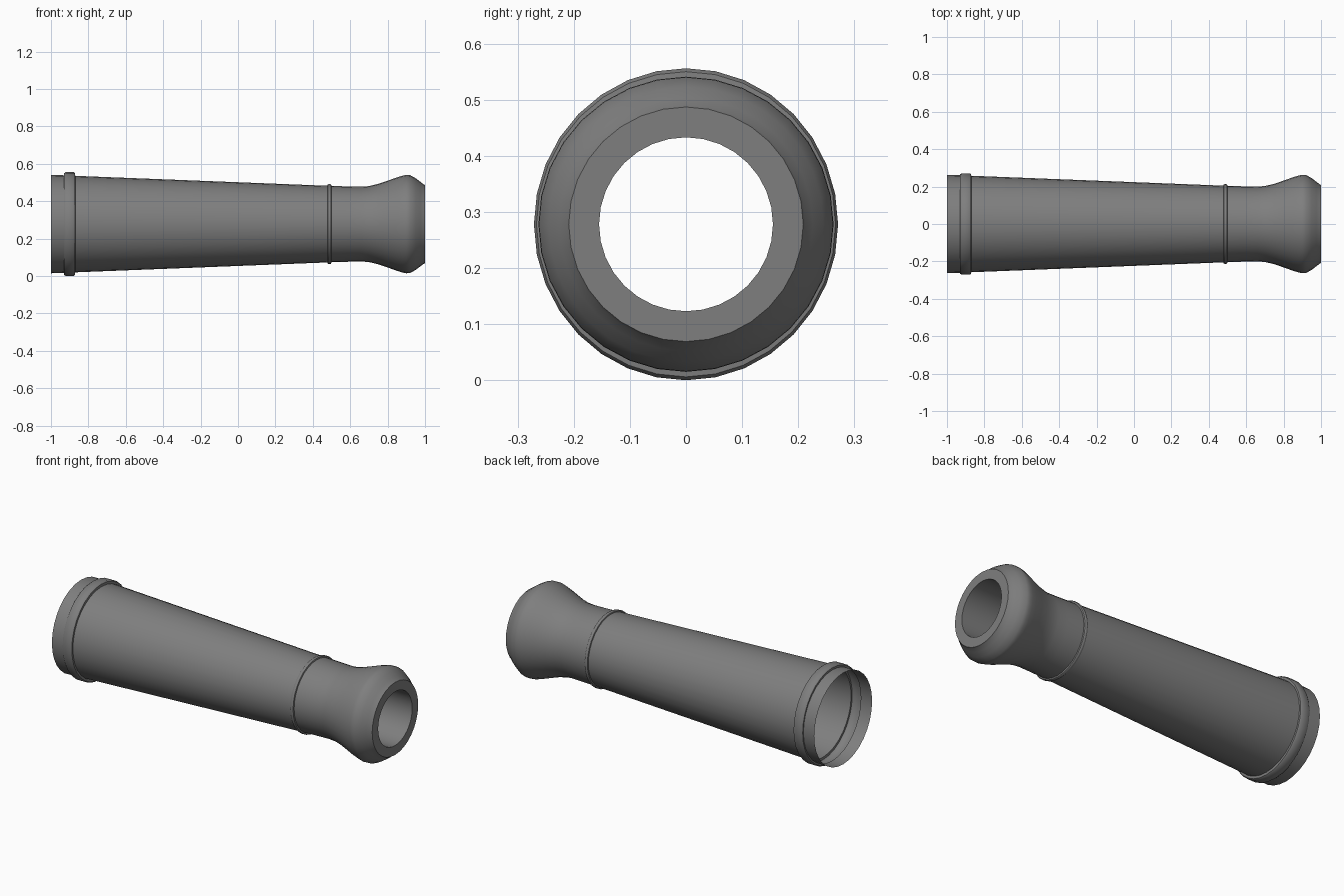
import bpy, bmesh, math

if "Cube" in bpy.data.objects:
    bpy.data.objects.remove(bpy.data.objects["Cube"])

SEGMENTS = 32
CENTRE_Z = 0.278
BAND_SQUASH = 0.975   # the breech band is slightly narrower than tall


def revolve(name, profile, material):
    """Spin (x, radius[, y scale]) points around the long axis."""
    bm = bmesh.new()
    loops = []
    for x, r, *squash in profile:
        y_scale = squash[0] if squash else 1.0
        loop = []
        for i in range(SEGMENTS):
            a = 2 * math.pi * i / SEGMENTS
            loop.append(bm.verts.new((x, r * math.sin(a) * y_scale,
                                      CENTRE_Z + r * math.cos(a))))
        loops.append(loop)
    for a, b in zip(loops, loops[1:]):
        for i in range(SEGMENTS):
            j = (i + 1) % SEGMENTS
            bm.faces.new((a[i], a[j], b[j], b[i]))
    mesh = bpy.data.meshes.new(name)
    bm.to_mesh(mesh)
    bm.free()
    mesh.materials.append(material)
    obj = bpy.data.objects.new(name, mesh)
    bpy.context.collection.objects.link(obj)
    bpy.ops.object.select_all(action='DESELECT')
    obj.select_set(True)
    bpy.context.view_layer.objects.active = obj
    bpy.ops.object.shade_smooth_by_angle(angle=math.radians(40))
    return obj


iron = bpy.data.materials.new("dark_iron")
iron.diffuse_color = (0.21, 0.21, 0.21, 1)
iron.use_nodes = True
iron.node_tree.nodes["Principled BSDF"].inputs["Base Color"].default_value = iron.diffuse_color

# Raised bands, part of the barrel skin
breech_band = [(-0.93, 0.261), (-0.929, 0.272, BAND_SQUASH + 0.005),
               (-0.921, 0.278, BAND_SQUASH), (-0.879, 0.278, BAND_SQUASH),
               (-0.871, 0.272, BAND_SQUASH + 0.005), (-0.87, 0.258)]
muzzle_band = [(0.478, 0.205), (0.480, 0.211), (0.485, 0.214),
               (0.493, 0.214), (0.498, 0.211), (0.50, 0.204)]

# Flared muzzle, rounded over to the face, then the hollow bore
muzzle = [(0.60, 0.201), (0.66, 0.2), (0.70, 0.203), (0.75, 0.215),
          (0.80, 0.232), (0.85, 0.25), (0.88, 0.259), (0.90, 0.263),
          (0.92, 0.262), (0.95, 0.245), (0.975, 0.226), (0.992, 0.213),
          (1.0, 0.209), (1.0, 0.155), (0.3, 0.155)]

# Whole barrel, open at the breech
revolve("barrel", [(-1.0, 0.263)] + breech_band + muzzle_band + muzzle, iron)
